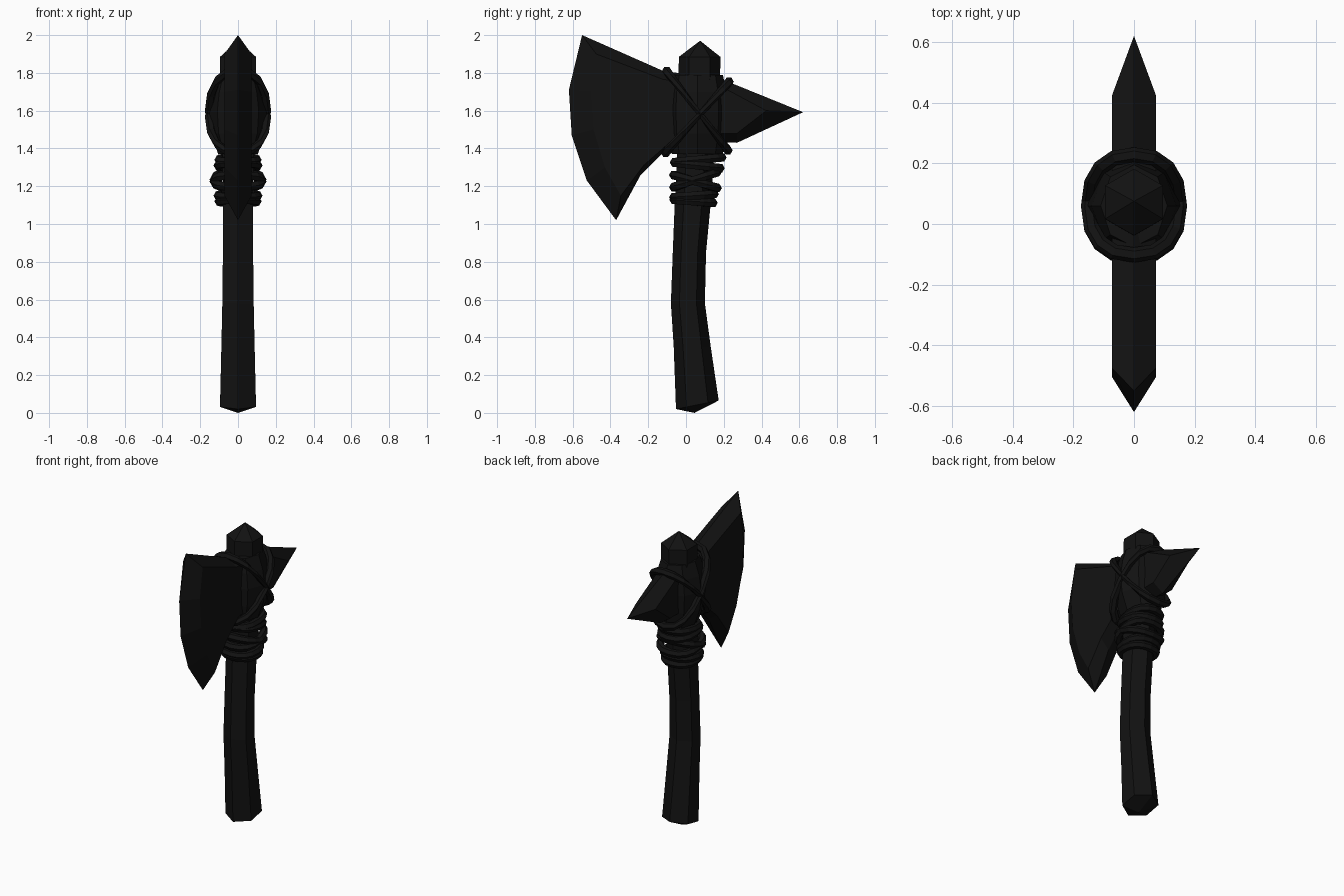
import bpy, bmesh
from math import sin, cos, pi, tau

if "Cube" in bpy.data.objects:
    bpy.data.objects.remove(bpy.data.objects["Cube"])

dark = bpy.data.materials.new("dark")
dark.diffuse_color = (0.006, 0.006, 0.006, 1)
dark.use_nodes = True
dark.node_tree.nodes["Principled BSDF"].inputs["Base Color"].default_value = dark.diffuse_color


def loft(name, rings, closed=False):
    """Skin a list of equal-length point rings; cap the ends unless closed."""
    bm = bmesh.new()
    vs = [[bm.verts.new(p) for p in r] for r in rings]
    n = len(vs[0])
    pairs = list(zip(vs, vs[1:])) + ([(vs[-1], vs[0])] if closed else [])
    for a, b in pairs:
        for i in range(n):
            j = (i + 1) % n
            bm.faces.new((a[i], a[j], b[j], b[i]))
    if not closed:
        bm.faces.new(vs[0][::-1])
        bm.faces.new(vs[-1])
    bmesh.ops.remove_doubles(bm, verts=bm.verts, dist=1e-4)
    bmesh.ops.recalc_face_normals(bm, faces=bm.faces)
    me = bpy.data.meshes.new(name)
    bm.to_mesh(me)
    bm.free()
    me.materials.append(dark)
    ob = bpy.data.objects.new(name, me)
    bpy.context.collection.objects.link(ob)
    return ob


def section(sides, z, cy, rx, ry, slope=0):
    """Polygon around the z axis with a corner pointing along y."""
    return [(rx * sin(tau * i / sides), cy + ry * cos(tau * i / sides),
             z + slope * ry * cos(tau * i / sides)) for i in range(sides)]


def point(sides, z, y):
    return [(0, y, z)] * sides


# Curved six-sided handle with pointed top and shallow bottom
H = 1 / cos(pi / 6)
specs = [(0.043, 0.06, 0.095, 0.113, 0.2), (0.35, 0.033, 0.088, 0.098, 0),
         (0.58, 0.01, 0.083, 0.09, 0), (0.85, 0.018, 0.08, 0.088, 0),
         (1.1, 0.035, 0.08, 0.095, 0), (1.5, 0.06, 0.082, 0.1, 0),
         (1.7, 0.07, 0.095, 0.11, 0), (1.885, 0.072, 0.095, 0.11, 0)]
loft("handle", [point(6, 0, 0.045)]
     + [section(6, z, cy, rx * H, ry, s) for z, cy, rx, ry, s in specs]
     + [point(6, 1.97, 0.075)])


# Stone blade and spike: sharp outline in the middle, inset flat sides
def stone(name, outer, inner, t=0.072):
    loft(name, [[(x, y, z) for y, z in prof]
                for x, prof in ((-t, inner), (0, outer), (t, inner))])


stone("blade",
      [(0.03, 1.79), (-0.12, 1.81), (-0.55, 2.0), (-0.62, 1.71), (-0.605, 1.47),
       (-0.525, 1.23), (-0.37, 1.02), (-0.24, 1.26), (-0.12, 1.38), (0.03, 1.42)],
      [(0.03, 1.75), (-0.12, 1.765), (-0.475, 1.9), (-0.505, 1.7), (-0.49, 1.5),
       (-0.43, 1.3), (-0.345, 1.15), (-0.225, 1.31), (-0.1, 1.42), (0.03, 1.45)])
stone("spike",
      [(0.08, 1.79), (0.23, 1.75), (0.62, 1.592), (0.27, 1.43), (0.08, 1.44)],
      [(0.08, 1.76), (0.22, 1.71), (0.425, 1.6), (0.27, 1.48), (0.08, 1.48)])

# Bulging stone centre around the handle
loft("stone_centre", [section(8, z, 0.06, rx, ry) for z, rx, ry in
                      [(1.37, 0.105, 0.135), (1.48, 0.145, 0.155), (1.6, 0.155, 0.16),
                       (1.7, 0.14, 0.155), (1.79, 0.11, 0.135)]])


# Rope bindings
def rope(name, z, cy, rx, ry, slope, r=0.025, power=0.85, n=16, sides=6):
    rings = []
    for i in range(n):
        c, s = cos(tau * i / n), sin(tau * i / n)
        px = abs(c) ** power * (1 if c > 0 else -1)
        py = abs(s) ** power * (1 if s > 0 else -1)
        rings.append([(px * rx + c * r * cos(tau * k / sides),
                       cy + py * ry + s * r * cos(tau * k / sides),
                       z + slope * py * ry + r * sin(tau * k / sides))
                      for k in range(sides)])
    loft(name, rings, closed=True)


rope("cross_rope_a", 1.6, 0.06, 0.15, 0.162, -1.3)
rope("cross_rope_b", 1.565, 0.06, 0.15, 0.168, 1.12)
for i, (z, cy, rx, ry, slope) in enumerate([
        (1.34, 0.065, 0.1, 0.125, 0.1), (1.31, 0.06, 0.105, 0.12, -0.12),
        (1.235, 0.05, 0.126, 0.115, 0.35), (1.225, 0.05, 0.126, 0.115, -0.3),
        (1.15, 0.042, 0.105, 0.107, 0.08), (1.12, 0.04, 0.1, 0.103, -0.08)]):
    rope(f"grip_rope_{i + 1}", z, cy, rx, ry, slope)
